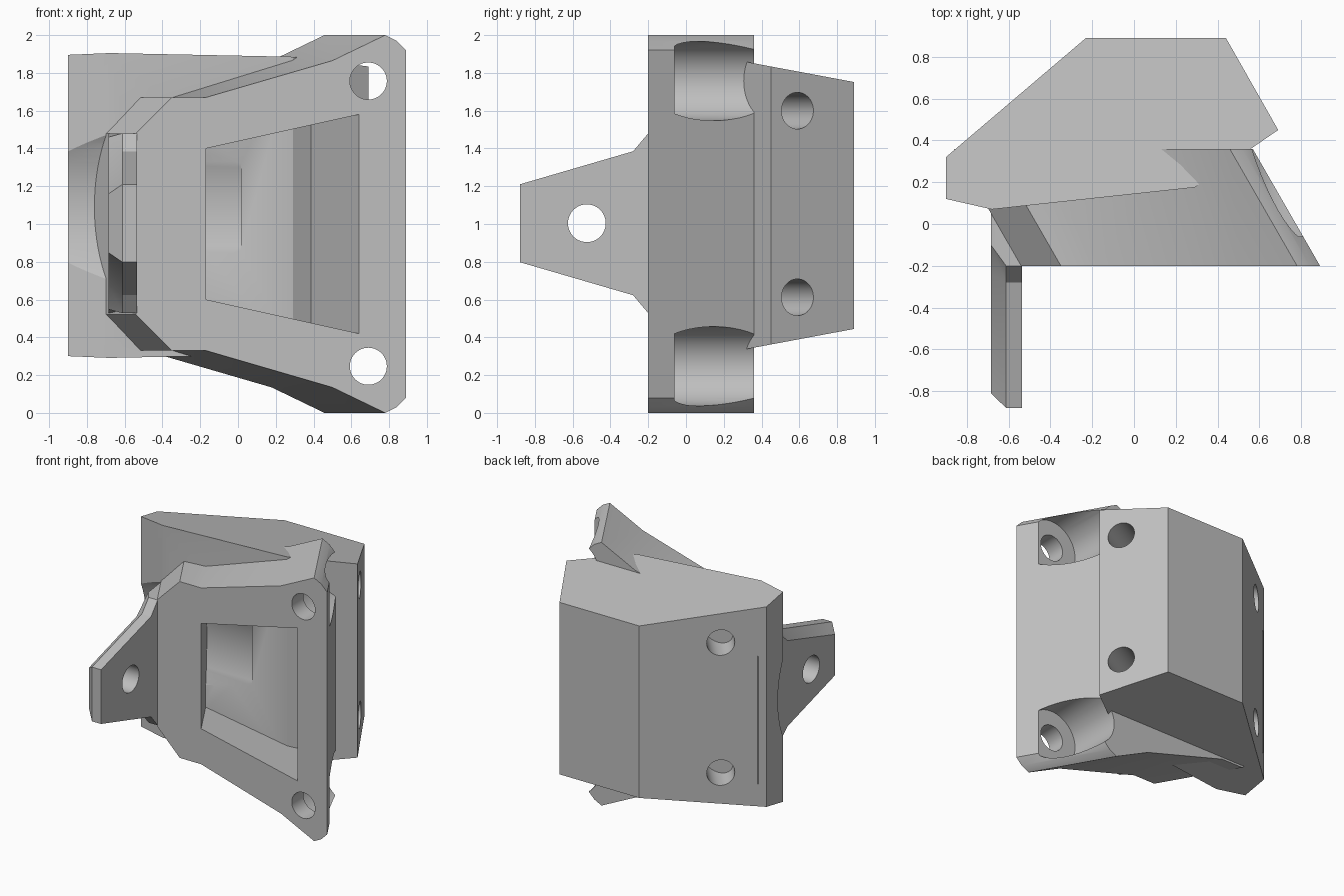
import bpy, bmesh, math
from mathutils import Vector, Matrix

if "Cube" in bpy.data.objects:
    bpy.data.objects.remove(bpy.data.objects["Cube"], do_unlink=True)

grey = bpy.data.materials.new("plain grey")
grey.use_nodes = True
colour = (0.52, 0.52, 0.52, 1)
grey.diffuse_color = colour
grey.node_tree.nodes["Principled BSDF"].inputs["Base Color"].default_value = colour


def add_object(name, bm):
    bmesh.ops.recalc_face_normals(bm, faces=bm.faces)
    mesh = bpy.data.meshes.new(name)
    bm.to_mesh(mesh)
    bm.free()
    mesh.materials.append(grey)
    obj = bpy.data.objects.new(name, mesh)
    bpy.context.collection.objects.link(obj)
    return obj


def loft(name, rings):
    """Skin a list of closed rings and cap both ends."""
    bm = bmesh.new()
    rows = [[bm.verts.new(p) for p in ring] for ring in rings]
    n = len(rows[0])
    for a, b in zip(rows, rows[1:]):
        for i in range(n):
            j = (i + 1) % n
            bm.faces.new((a[i], a[j], b[j], b[i]))
    bm.faces.new(rows[0])
    bm.faces.new(rows[-1])
    return add_object(name, bm)


def cylinder(name, start, direction, radius, length, segments=48):
    direction = Vector(direction).normalized()
    turn = direction.to_track_quat("Z", "Y").to_matrix().to_4x4()
    centre = Vector(start) + direction * length / 2
    bm = bmesh.new()
    bmesh.ops.create_cone(bm, cap_ends=True, segments=segments, radius1=radius,
                          radius2=radius, depth=length,
                          matrix=Matrix.Translation(centre) @ turn)
    return add_object(name, bm)


def cut(obj, cutters):
    """Subtract the cutters, bake the result and remove the cutters."""
    for cutter in cutters:
        cutter.hide_render = True
        mod = obj.modifiers.new("cut", "BOOLEAN")
        mod.operation, mod.solver, mod.object = "DIFFERENCE", "EXACT", cutter
    graph = bpy.context.evaluated_depsgraph_get()
    baked = bpy.data.meshes.new_from_object(obj.evaluated_get(graph))
    obj.modifiers.clear()
    obj.data = baked
    for cutter in cutters:
        bpy.data.objects.remove(cutter, do_unlink=True)


def smooth(obj):
    bpy.ops.object.select_all(action="DESELECT")
    obj.select_set(True)
    bpy.context.view_layer.objects.active = obj
    bpy.ops.object.shade_smooth_by_angle(angle=math.radians(25))


def mirrored(half, middle=1.0):
    """Close an upper half outline with its reflection below the middle."""
    return half + [(u, 2 * middle - v) for u, v in reversed(half)]


FRONT, BACK, LEAN = -0.2, 0.36, -0.575


def leaning(outline, y):
    return [(x + LEAN * (y - FRONT), y, z) for x, z in outline]


# Front plate: outline swept backwards at a slant, with a window through it
plate_outline = mirrored([(-0.54, 1.48), (-0.35, 1.67), (-0.17, 1.67), (0.5, 1.865),
                          (0.78, 2.0), (0.84, 1.97), (0.89, 1.92)])
plate = loft("front_plate", [leaning(plate_outline, y) for y in (FRONT, BACK)])
window_outline = mirrored([(-0.17, 1.4), (0.64, 1.58)])
cutters = [loft("window_cutter", [leaning(window_outline, y) for y in (-0.4, 0.6)])]

# Bolt holes and their wide recesses from behind
for z in (1.757, 0.247):
    cutters.append(cylinder("bolt_cutter", (0.69, -0.5, z), (0, 1, 0), 0.098, 1.2))
    cutters.append(cylinder("recess_cutter", (0.69, -0.06, z), (0, 1, 0), 0.21, 0.8))
cut(plate, cutters)
smooth(plate)

# Rear block: plan outline with sloping top and bottom
plan = [(-0.9, 0.12), (-0.68, 0.07), (0.29, 0.175), (0.69, 0.45),
        (0.44, 0.89), (-0.23, 0.89), (-0.9, 0.32)]
block = loft("rear_block", [[(x, y, 0.278 + 0.187 * y) for x, y in plan],
                            [(x, y, 1.918 - 0.187 * y) for x, y in plan]])

# Shallow round channel across the front, and bores square to the slanted sides
cutters = [cylinder("channel_cutter", (-1.2, -0.537, 1.09), (1, 0, 0), 0.72, 1.215, 128)]
for x, y, dx, dy, depth in ((0.61, 0.59, 0.87, 0.49, 0.6),
                            (-0.66, 0.525, -0.648, 0.762, 0.5)):
    for z in (1.6, 0.612):
        cutters.append(cylinder("bore_cutter", (x + dx * 0.1, y + dy * 0.1, z),
                                (-dx, -dy, 0), 0.097, depth + 0.1))
cut(block, cutters)
smooth(block)

# Side tab: tapering lug, chamfered along its outer edge, with one cross hole
outer = mirrored([(-0.88, 1.21), (-0.28, 1.385), (-0.2, 1.48), (0.05, 1.48)], 1.004)
inner = mirrored([(-0.81, 1.16), (-0.24, 1.33), (-0.1, 1.46), (0.05, 1.48)], 1.004)
tab = loft("side_tab", [[(x, y, z) for y, z in ring]
                        for x, ring in ((-0.535, outer), (-0.612, outer), (-0.685, inner))])
cut(tab, [cylinder("pin_cutter", (-1, -0.525, 1.004), (1, 0, 0), 0.1, 1)])
smooth(tab)
